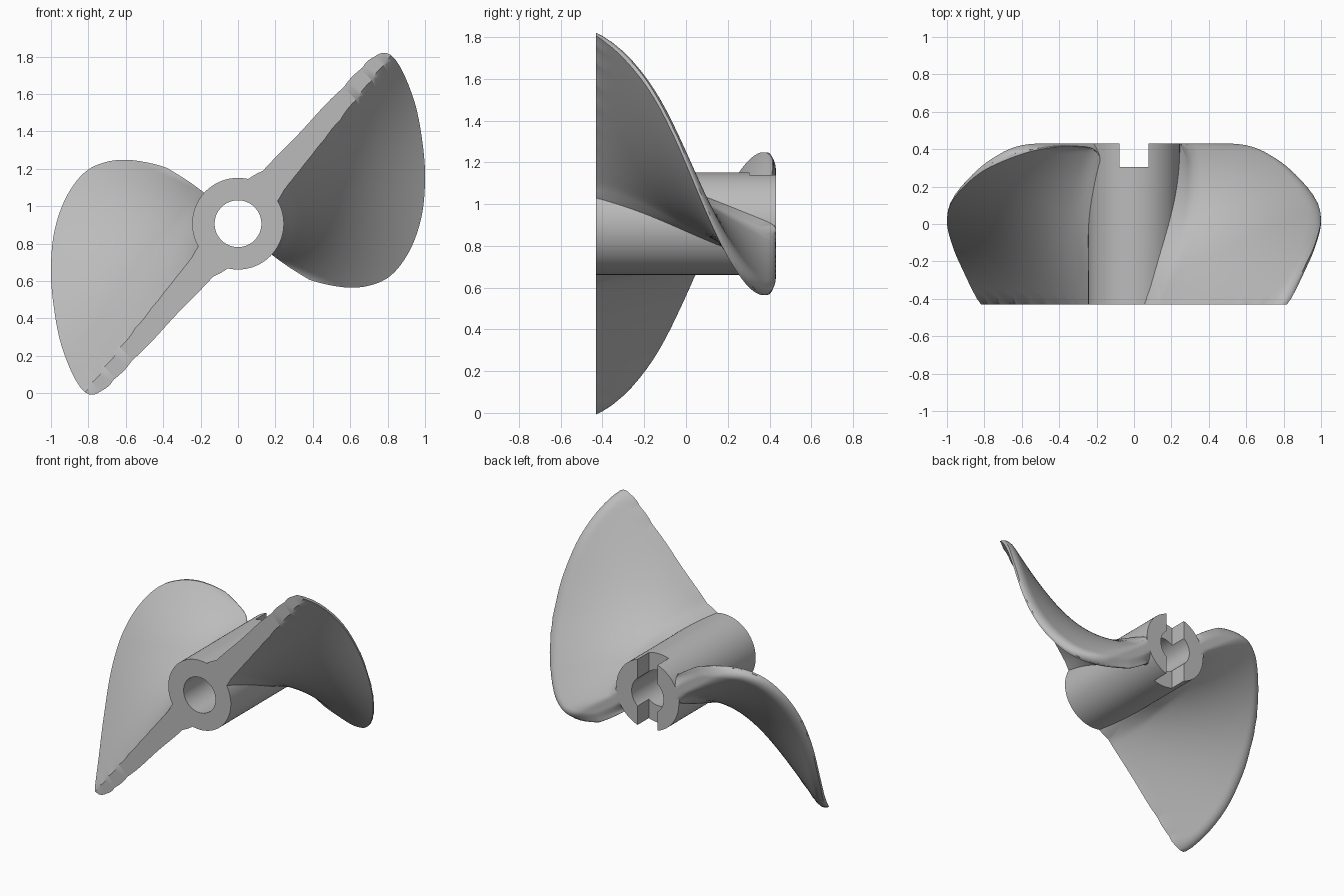
import bpy, bmesh, math
from mathutils import Vector, Matrix

if "Cube" in bpy.data.objects:
    bpy.data.objects.remove(bpy.data.objects["Cube"], do_unlink=True)

AXIS_Z = 0.906            # height of the shaft axis
HALF = 0.43               # half the hub length
HUB_R, BORE_R = 0.245, 0.125
ROOT_R = 0.215            # blade root, buried in the hub wall
PITCH = 0.0108            # travel along the shaft per degree

metal = bpy.data.materials.new("grey metal")
metal.use_nodes = True
GREY = (0.5, 0.5, 0.5, 1)
metal.diffuse_color = GREY
metal.node_tree.nodes["Principled BSDF"].inputs["Base Color"].default_value = GREY


def make_object(name, bm):
    bmesh.ops.recalc_face_normals(bm, faces=bm.faces)
    mesh = bpy.data.meshes.new(name)
    bm.to_mesh(mesh)
    bm.free()
    obj = bpy.data.objects.new(name, mesh)
    bpy.context.collection.objects.link(obj)
    mesh.materials.append(metal)
    return obj


def select(obj):
    bpy.ops.object.select_all(action='DESELECT')
    obj.select_set(True)
    bpy.context.view_layer.objects.active = obj


def shade(obj):
    select(obj)
    bpy.ops.object.shade_smooth_by_angle(angle=math.radians(38))


# Hub: a tube along y with a slot across its back end
bm = bmesh.new()
profile = [(BORE_R, -HALF), (HUB_R, -HALF), (HUB_R, HALF), (BORE_R, HALF)]
ring = [bm.verts.new((r, y, 0)) for r, y in profile]
edges = [bm.edges.new((ring[i], ring[(i + 1) % 4])) for i in range(4)]
bmesh.ops.spin(bm, geom=ring + edges, cent=(0, 0, 0), axis=(0, 1, 0),
               angle=math.tau, steps=96, use_merge=True)
bmesh.ops.remove_doubles(bm, verts=bm.verts, dist=1e-5)
bmesh.ops.translate(bm, verts=bm.verts, vec=(0, 0, AXIS_Z))
hub = make_object("hub", bm)

bm = bmesh.new()
bmesh.ops.create_cube(bm, size=1, matrix=Matrix.Translation((0, 0.405, AXIS_Z))
                      @ Matrix.Diagonal((0.155, 0.2, 0.8, 1)))
cutter = make_object("slot_cutter", bm)
slot = hub.modifiers.new("drive slot", 'BOOLEAN')
slot.operation = 'DIFFERENCE'
slot.solver = 'EXACT'
slot.object = cutter
select(hub)
bpy.ops.object.modifier_apply(modifier=slot.name)
bpy.data.objects.remove(cutter, do_unlink=True)
shade(hub)

# Blade outline: rim angle, rim radius, angle of the matching root point
OUTLINE = [(62, 1.09, 110), (54, 1.155, 88), (47.5, 1.217, 70), (36.7, 1.16, 50),
           (24.7, 1.083, 35), (12, 1.022, 20), (1.5, 0.979, 5), (-10, 0.923, -8),
           (-19, 0.86, -20), (-25, 0.78, -29), (-29.7, 0.69, -35),
           (-34, 0.585, -40), (-38, 0.488, -43)]


def outline(t):
    """Smooth curve through the outline keys, t from 0 to 1."""
    f = t * (len(OUTLINE) - 1)
    i = min(int(f), len(OUTLINE) - 2)
    f -= i
    a, b, c, d = (Vector(OUTLINE[min(max(k, 0), len(OUTLINE) - 1)])
                  for k in range(i - 1, i + 3))
    return b + 0.5 * f * (c - a + f * (2*a - 5*b + 4*c - d + f * (3*(b - c) + d - a)))


def polar(u, v):
    angle, radius, root = outline(u)
    return root + (angle - root) * v, ROOT_R + (radius - ROOT_R) * v


def flat(angle, r):
    return r * math.cos(math.radians(angle)), r * math.sin(math.radians(angle))


def lean(d, r):
    return math.degrees(math.asin(min(d / r, 1)))


def soft_cap(y, top, blend=0.04):
    h = max(blend - abs(top - y), 0) / blend
    return min(y, top) - h * h * blend / 4


def helix(turn, r):
    """Travel along the shaft after a turn, steeper at the leading tip."""
    s = min(max(turn / 85, 0), 1)
    return -HALF + PITCH * turn + 1.08 * s * (1 - s) ** 3 * (0.3 + 0.7 * (r / 1.08) ** 2)


def blade_sides(angle, r, rim_distance):
    """Positions along the shaft of the pressure and suction faces."""
    flare = 0.1 * min(max(0.32 - r, 0) / 0.075, 1) ** 2
    front = helix(51.25 - lean(0.0795, r) - angle, r) - 0.4 * flare
    back = helix(46 + lean(0.1, r) - angle, r) + flare
    pressure = soft_cap(front, HALF - 0.01)
    e = 1 - min(rim_distance / 0.07, 1)
    rounding = math.sqrt(max(1 - e * e, 0))
    return pressure, pressure + (soft_cap(back, HALF) - pressure) * rounding


def build_blade(name, turn):
    rows, cols = 76, 36
    us = [1 - (1 - i / rows) ** 1.4 for i in range(rows + 1)]
    vs = [1 - (1 - j / cols) ** 1.8 for j in range(cols + 1)]
    border = [flat(*polar(i / 240, 1)) for i in range(241)]
    border += [flat(*polar(1, j / 80)) for j in range(80)]
    bm = bmesh.new()
    sides = ([], [])
    for u in us:
        lines = ([], [])
        for v in vs:
            angle, r = polar(u, v)
            x, z = flat(angle, r)
            on_rim = v == 1 or u == 1
            gap = 0 if on_rim else min(math.hypot(x - a, z - b) for a, b in border)
            for line, y in zip(lines, blade_sides(angle, r, gap)):
                line.append(bm.verts.new((x, y, z)))
        for side, line in zip(sides, lines):
            side.append(line)
    for side in sides:
        for i in range(rows):
            for j in range(cols):
                bm.faces.new((side[i][j], side[i + 1][j],
                              side[i + 1][j + 1], side[i][j + 1]))
    # close the root wall, then weld the rim
    p, s = sides
    for i in range(rows):
        bm.faces.new((p[i][0], s[i][0], s[i + 1][0], p[i + 1][0]))
    bmesh.ops.remove_doubles(bm, verts=bm.verts, dist=1e-5)
    # trim flush with the front of the hub and cap the cut
    bmesh.ops.bisect_plane(bm, geom=bm.verts[:] + bm.edges[:] + bm.faces[:],
                           plane_co=(0, -HALF, 0), plane_no=(0, -1, 0),
                           clear_outer=True)
    rim = [e for e in bm.edges if e.is_boundary
           and all(v.co.y < 1e-4 - HALF for v in e.verts)]
    bmesh.ops.triangle_fill(bm, edges=rim, use_beauty=True, normal=(0, -1, 0))
    place = Matrix.Translation((0, 0, AXIS_Z)) @ Matrix.Rotation(turn, 4, 'Y')
    bmesh.ops.transform(bm, matrix=place, verts=bm.verts)
    shade(make_object(name, bm))


build_blade("left_blade", 0)
build_blade("right_blade", math.pi)
